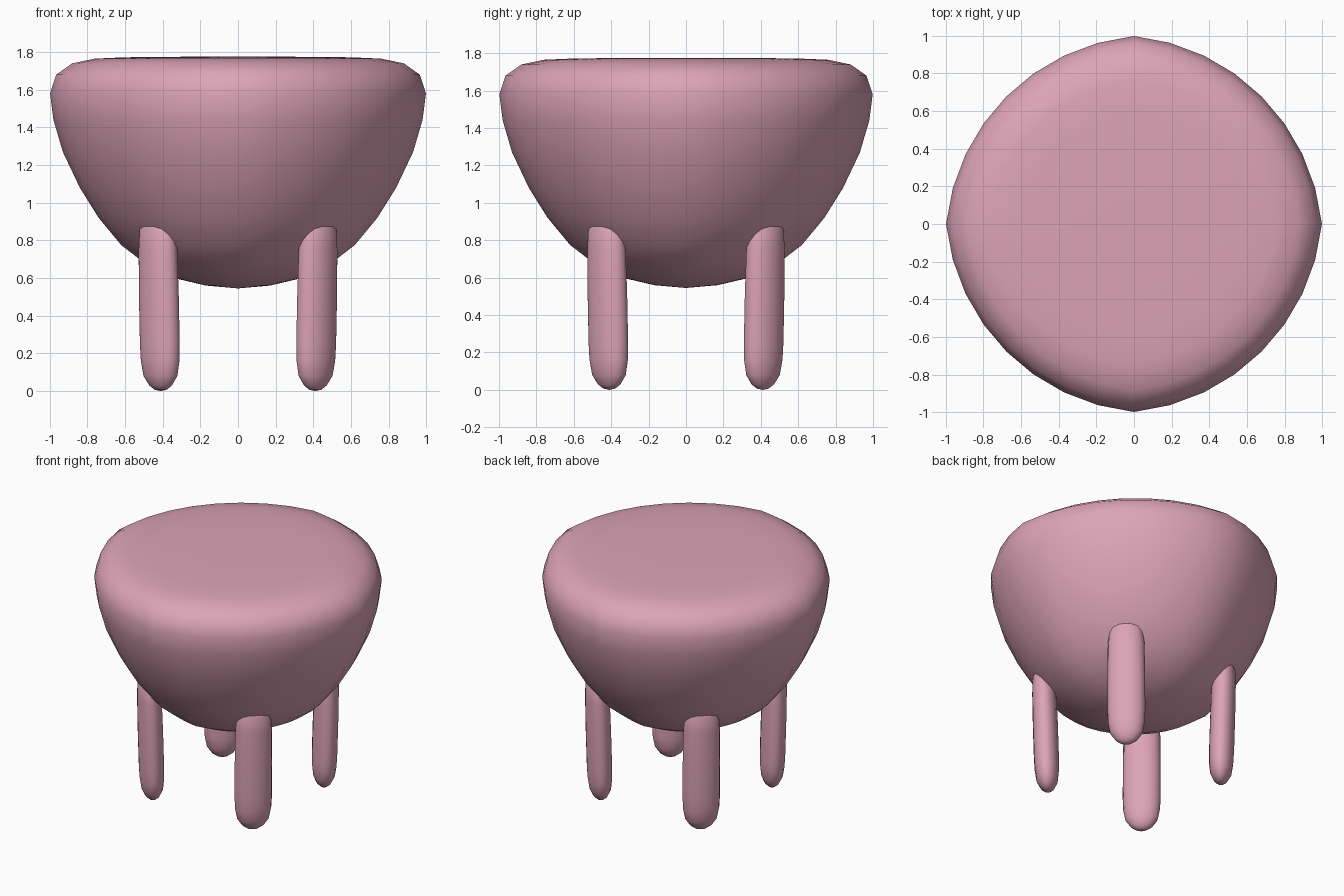
import bpy, bmesh, math

if "Cube" in bpy.data.objects:
    bpy.data.objects.remove(bpy.data.objects["Cube"])

pink = bpy.data.materials.new("pink")
pink.diffuse_color = (0.72, 0.37, 0.47, 1)
pink.use_nodes = True
pink.node_tree.nodes["Principled BSDF"].inputs["Base Color"].default_value = pink.diffuse_color


def loft(name, rings, bottom, top):
    """Skin stacked rings of points, closed by a bottom and a top pole."""
    bm = bmesh.new()
    loops = [[bm.verts.new(p) for p in ring] for ring in rings]
    n = len(loops[0])
    low, high = bm.verts.new(bottom), bm.verts.new(top)
    for i in range(n):
        j = (i + 1) % n
        bm.faces.new((low, loops[0][j], loops[0][i]))
        bm.faces.new((high, loops[-1][i], loops[-1][j]))
        for a, b in zip(loops, loops[1:]):
            bm.faces.new((a[i], a[j], b[j], b[i]))
    mesh = bpy.data.meshes.new(name)
    bm.to_mesh(mesh)
    bm.free()
    mesh.shade_smooth()
    mesh.materials.append(pink)
    obj = bpy.data.objects.new(name, mesh)
    bpy.context.collection.objects.link(obj)
    return obj


# Seat body: bowl profile (radius, height), slightly tighter on the diagonals
profile = [(0.17, 0.56), (0.34, 0.60), (0.49, 0.675), (0.62, 0.775),
           (0.74, 0.92), (0.84, 1.08), (0.93, 1.27), (0.98, 1.44),
           (0.998, 1.58), (0.965, 1.68), (0.88, 1.74), (0.76, 1.765),
           (0.60, 1.772), (0.30, 1.775)]
SIDES = 32


def bowl_ring(r, z):
    ring = []
    for i in range(SIDES):
        t = abs((i % 8) - 8 * (i % 8 > 4)) / 4
        k = r * (0.96 + 0.04 * (1 - t) ** 2)
        a = math.tau * i / SIDES
        ring.append((k * math.cos(a), k * math.sin(a), z))
    return ring


loft("seat", [bowl_ring(r, z) for r, z in profile], (0, 0, 0.545), (0, 0, 1.775))

# Legs: flattened round-ended posts on the diagonals, leaning slightly outwards
leg_profile = [(0.30, 0.007), (0.57, 0.03), (0.85, 0.08), (0.97, 0.16),
               (1.0, 0.25), (1.0, 0.50), (0.97, 0.75), (0.90, 0.86), (0.55, 0.93)]


def leg_ring(s, z):
    centre = 0.58 + 0.028 * z
    return [(centre + 0.084 * s * math.cos(math.tau * i / 16),
             0.127 * s * math.sin(math.tau * i / 16), z) for i in range(16)]


rings = [leg_ring(s, z) for s, z in leg_profile]
names = ("back_right_leg", "back_left_leg", "front_left_leg", "front_right_leg")
for i, name in enumerate(names):
    leg = loft(name, rings, (0.58, 0, 0), (0.606, 0, 0.95))
    leg.rotation_euler.z = math.radians(45 + 90 * i)
